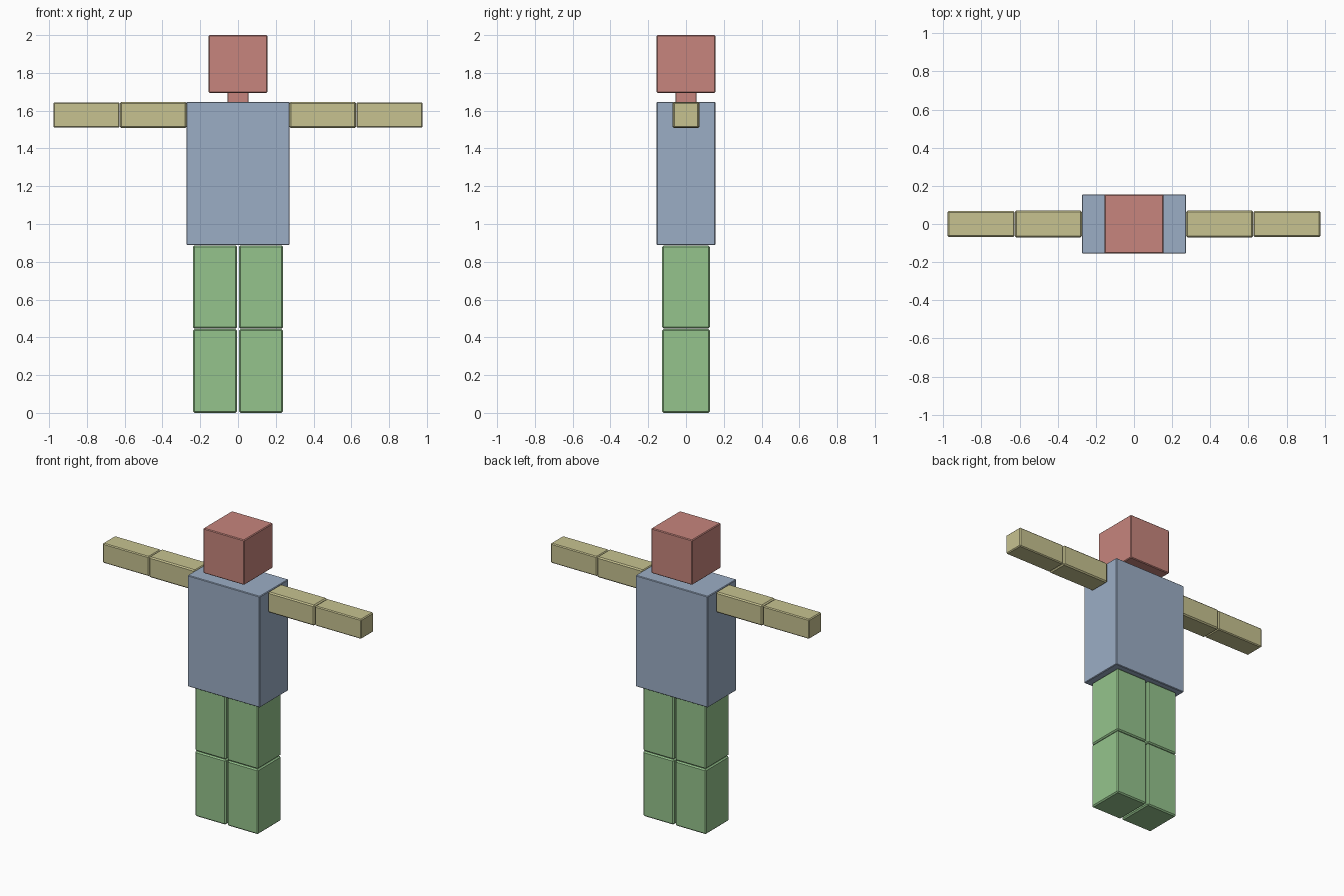
import bpy
from mathutils import Vector

if "Cube" in bpy.data.objects:
    bpy.data.objects.remove(bpy.data.objects["Cube"], do_unlink=True)


def material(name, rgb):
    mat = bpy.data.materials.new(name)
    mat.use_nodes = True
    color = (*rgb, 1.0)
    mat.diffuse_color = color
    mat.node_tree.nodes["Principled BSDF"].inputs["Base Color"].default_value = color
    return mat


red = material("soft red", (0.57, 0.235, 0.205))
blue = material("soft blue", (0.33, 0.42, 0.56))
yellow = material("soft yellow", (0.57, 0.54, 0.28))
green = material("soft green", (0.30, 0.55, 0.265))


def block(name, low, high, mat, bevel):
    """Box between two corners with narrow chamfered edges."""
    low, high = Vector(low), Vector(high)
    bpy.ops.mesh.primitive_cube_add(size=1, location=(low + high) / 2)
    obj = bpy.context.object
    obj.name = name
    obj.scale = high - low
    bpy.ops.object.transform_apply(location=False, rotation=False, scale=True)
    obj.data.materials.append(mat)
    mod = obj.modifiers.new("edge chamfer", "BEVEL")
    mod.width = bevel
    mod.segments = 1
    return obj


def pair(name, low, high, mat, bevel):
    """The same block on the left (+x) and right (-x)."""
    block("left_" + name, low, high, mat, bevel)
    block("right_" + name, (-high[0], low[1], low[2]),
          (-low[0], high[1], high[2]), mat, bevel)


# Head, neck and torso
block("head", (-0.155, -0.155, 1.693), (0.155, 0.155, 2.0), red, 0.005)
block("neck", (-0.055, -0.055, 1.64), (0.055, 0.055, 1.70), red, 0.002)
block("torso", (-0.273, -0.155, 0.888), (0.273, 0.155, 1.647), blue, 0.004)

# Arms held straight out
pair("upper_arm", (0.273, -0.071, 1.507), (0.625, 0.071, 1.647), yellow, 0.008)
pair("forearm", (0.627, -0.067, 1.51), (0.977, 0.067, 1.644), yellow, 0.006)

# Legs
pair("thigh", (0.006, -0.126, 0.446), (0.238, 0.126, 0.887), green, 0.008)
pair("shin", (0.006, -0.126, 0.0), (0.238, 0.126, 0.444), green, 0.008)
